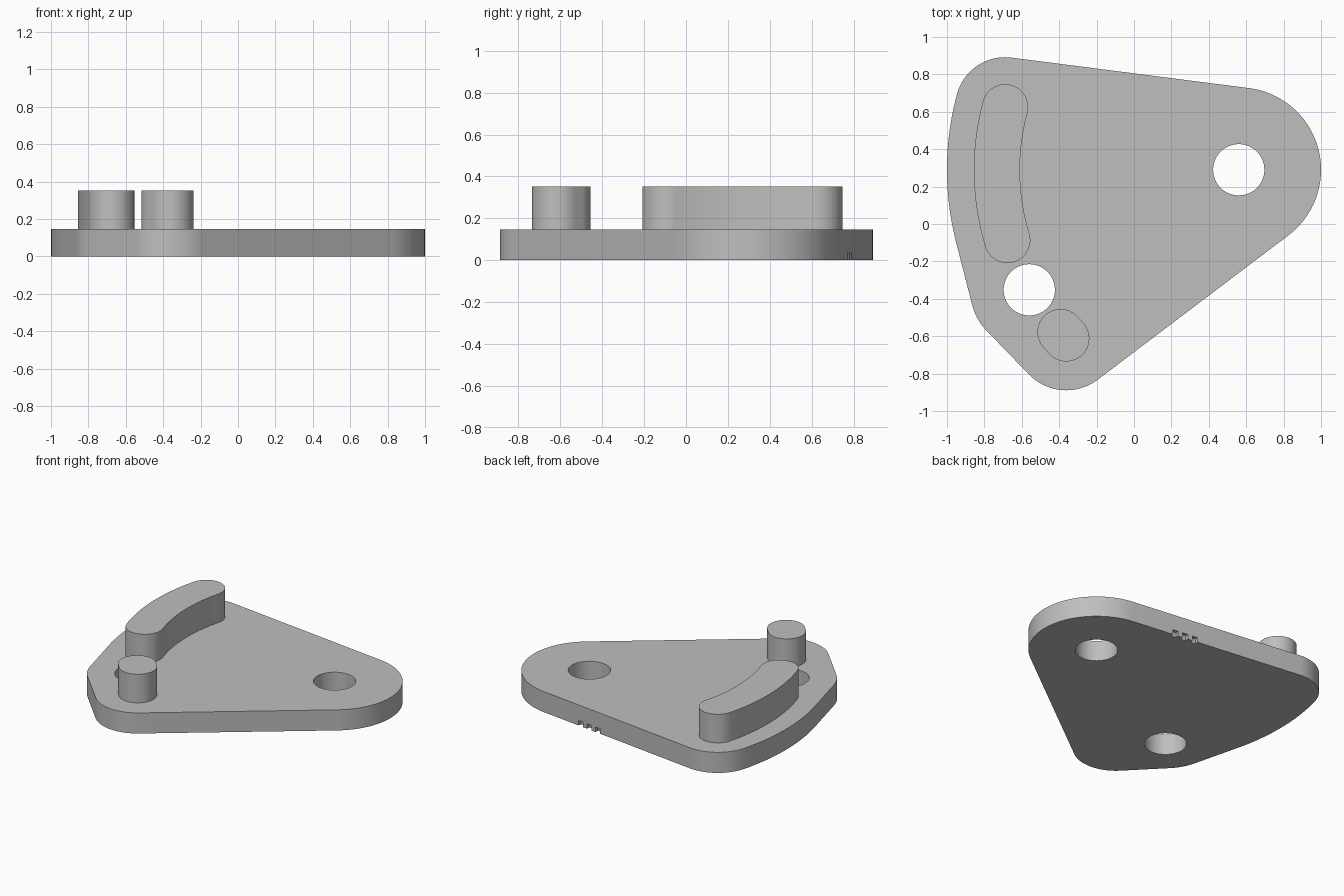
import bpy, bmesh, math
from mathutils import Vector

if "Cube" in bpy.data.objects:
    bpy.data.objects.remove(bpy.data.objects["Cube"], do_unlink=True)

grey = bpy.data.materials.new("plain grey")
grey.use_nodes = True
GREY = (0.52, 0.52, 0.52, 1)
grey.diffuse_color = GREY
grey.node_tree.nodes["Principled BSDF"].inputs["Base Color"].default_value = GREY

PLATE_TOP, PIN_TOP = 0.147, 0.351
PIVOT = Vector((0.56, 0.29))        # main hole, centre of the curved track
SECOND = Vector((-0.56, -0.352))    # second hole
PEG_A, PEG_B = Vector((-0.393, -0.578)), Vector((-0.362, -0.612))
HOLE_R, PIN_R, TRACK_R = 0.137, 0.123, 1.293
TRACK_START, TRACK_END = math.radians(165), math.radians(196.9)


def polar(center, radius, angle):
    return center + radius * Vector((math.cos(angle), math.sin(angle)))


def arc(center, radius, start, end, steps=24):
    return [polar(center, radius, start + (end - start) * i / steps)
            for i in range(steps + 1)]


def circle(center, radius, steps=96):
    return arc(center, radius, 0, math.tau, steps)[:-1]


def hull(points):
    """Convex outline wrapped around the points."""
    pts = sorted({(round(p.x, 5), round(p.y, 5)) for p in points})

    def chain(seq):
        out = []
        for p in seq:
            while len(out) > 1 and ((out[-1][0] - out[-2][0]) * (p[1] - out[-2][1])
                                    - (out[-1][1] - out[-2][1]) * (p[0] - out[-2][0])) <= 1e-7:
                out.pop()
            out.append(p)
        return out[:-1]
    return [Vector(p) for p in chain(pts) + chain(pts[::-1])]


def prism(name, outline, low, high):
    bm = bmesh.new()
    base = bm.faces.new([bm.verts.new((p.x, p.y, low)) for p in outline])
    grown = bmesh.ops.extrude_face_region(bm, geom=[base], use_keep_orig=True)
    for v in grown["geom"]:
        if isinstance(v, bmesh.types.BMVert):
            v.co.z = high
    bmesh.ops.recalc_face_normals(bm, faces=bm.faces)
    mesh = bpy.data.meshes.new(name)
    bm.to_mesh(mesh)
    bm.free()
    mesh.materials.append(grey)
    obj = bpy.data.objects.new(name, mesh)
    bpy.context.collection.objects.link(obj)
    return obj


def activate(obj):
    bpy.ops.object.select_all(action="DESELECT")
    obj.select_set(True)
    bpy.context.view_layer.objects.active = obj


def cut(obj, cutter):
    cutter.hide_render = True
    mod = obj.modifiers.new("cut", "BOOLEAN")
    mod.operation, mod.solver, mod.object = "DIFFERENCE", "EXACT", cutter
    activate(obj)
    bpy.ops.object.modifier_apply(modifier=mod.name)
    bpy.data.objects.remove(cutter, do_unlink=True)


# Base plate: outline wrapped around the hole, track and peg bosses
bosses = circle(PIVOT, 0.44) + circle(SECOND, 0.316) + circle(PEG_B, 0.277)
for end in (TRACK_START, TRACK_END):
    bosses += circle(polar(PIVOT, TRACK_R, end), 0.267)
bosses += arc(PIVOT, TRACK_R + 0.267, TRACK_START, TRACK_END)
plate = prism("base_plate", hull(bosses), 0, PLATE_TOP)

# Through holes
for center in (PIVOT, SECOND):
    cut(plate, prism("hole_cutter", circle(center, HOLE_R), -0.1, 0.3))

# Small notches along the bottom of the back edge
along = Vector((1, -0.126)).normalized()
across = Vector((-along.y, along.x))
middle = Vector((0.22, 0.777))
for offset in (-0.075, 0, 0.075):
    c = middle + along * offset
    corners = [c + along * a + across * b
               for a, b in ((-0.02, -0.025), (0.02, -0.025), (0.02, 0.05), (-0.02, 0.05))]
    cut(plate, prism("notch_cutter", corners, -0.05, 0.035))

# Curved raised track with rounded ends
track_outline = (arc(PIVOT, TRACK_R + PIN_R, TRACK_START, TRACK_END)
                 + arc(polar(PIVOT, TRACK_R, TRACK_END), PIN_R,
                       TRACK_END, TRACK_END + math.pi)[1:-1]
                 + arc(PIVOT, TRACK_R - PIN_R, TRACK_END, TRACK_START)
                 + arc(polar(PIVOT, TRACK_R, TRACK_START), PIN_R,
                       TRACK_START + math.pi, TRACK_START + math.tau)[1:-1])
track = prism("curved_track", track_outline, PLATE_TOP, PIN_TOP)

# Short rounded peg
peg = prism("peg", hull(circle(PEG_A, PIN_R) + circle(PEG_B, PIN_R)), PLATE_TOP, PIN_TOP)

for obj in (plate, track, peg):
    activate(obj)
    bpy.ops.object.shade_smooth_by_angle(angle=math.radians(30))
